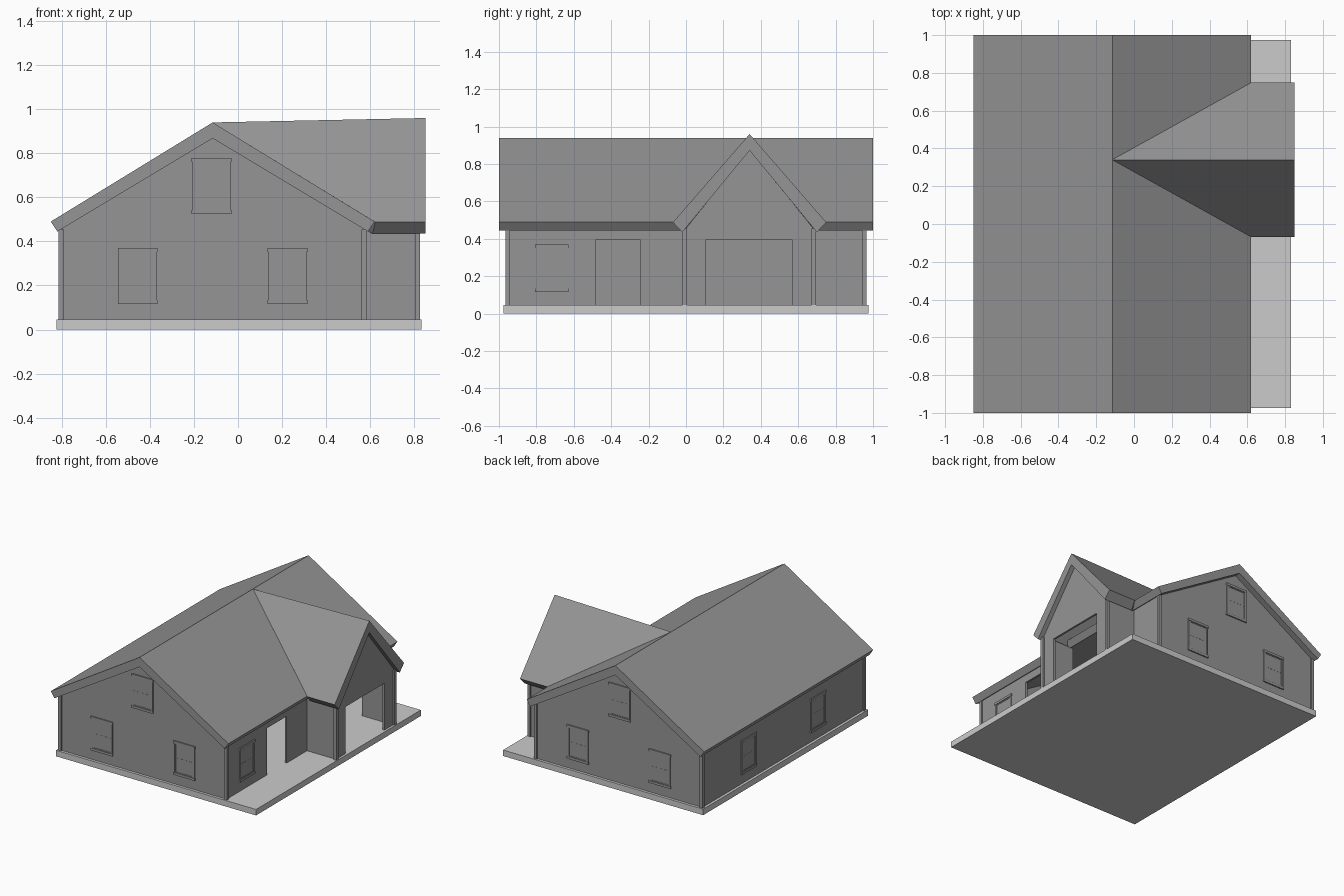
import bpy, bmesh
from mathutils import Vector

if "Cube" in bpy.data.objects:
    bpy.data.objects.remove(bpy.data.objects["Cube"])

RX, RZ = -0.115, 0.94      # main ridge
WY, WZ = 0.34, 0.96        # wing ridge
FLOOR = 0.045

# Darker grey for everything above the slab
dark = bpy.data.materials.new("dark_grey")
dark.diffuse_color = (.3, .3, .3, 1)
dark.use_nodes = True
dark.node_tree.nodes["Principled BSDF"].inputs["Base Color"].default_value = dark.diffuse_color


def finish(name, bm):
    bmesh.ops.recalc_face_normals(bm, faces=bm.faces)
    me = bpy.data.meshes.new(name)
    bm.to_mesh(me)
    bm.free()
    ob = bpy.data.objects.new(name, me)
    bpy.context.collection.objects.link(ob)
    if name != "slab":
        me.materials.append(dark)
    return ob


def place(axis, u, v, w):
    # u runs along the wall, v is up, w is the position along the axis
    return Vector((w, u, v)) if axis == 'x' else Vector((u, w, v))


def loft(name, front, back):
    # closed solid between two matching outlines
    bm = bmesh.new()
    a = [bm.verts.new(p) for p in front]
    b = [bm.verts.new(p) for p in back]
    n = len(a)
    caps = [bm.faces.new(a), bm.faces.new(b)]
    for i in range(n):
        j = (i + 1) % n
        bm.faces.new((a[i], a[j], b[j], b[i]))
    bm.normal_update()
    bmesh.ops.triangulate(bm, faces=caps)
    return finish(name, bm)


def plate(name, pts, axis, w0, w1):
    return loft(name, [place(axis, u, v, w0) for u, v in pts],
                [place(axis, u, v, w1) for u, v in pts])


def add_box(bm, lo, hi):
    vs = bmesh.ops.create_cube(bm, size=1)['verts']
    for v in vs:
        v.co = Vector([(a + b) / 2 + c * (b - a) for a, b, c in zip(lo, hi, v.co)])


def box(name, lo, hi):
    bm = bmesh.new()
    add_box(bm, lo, hi)
    return finish(name, bm)


def window(name, axis, wall, out, u, v):
    # casing with full-width head and sill, inner sash, meeting rail and pane
    bm = bmesh.new()

    def part(u0, u1, v0, v1, d):
        p = place(axis, u + u0, v + v0, wall - out * 0.005)
        q = place(axis, u + u1, v + v1, wall + out * d)
        add_box(bm, [min(s) for s in zip(p, q)], [max(s) for s in zip(p, q)])

    for s in (-1, 1):
        part(*sorted((s * .087, s * .076)), -.109, .109, .007)
        part(-.09, .09, *sorted((s * .127, s * .109)), .009)
        part(*sorted((s * .076, s * .070)), -.109, .109, .005)
        part(-.070, .070, *sorted((s * .109, s * .103)), .005)
    part(-.070, .070, -.002, .002, .003)
    part(-.070, .070, -.103, .103, .002)
    finish(name, bm)


def opening_wall(a, b, top, d0, d1, dz, peak=()):
    # wall outline with a doorway notched from the floor
    return [(a, FLOOR), (d0, FLOOR), (d0, dz), (d1, dz), (d1, FLOOR),
            (b, FLOOR), (b, top), *peak, (a, top)]


# Ground slab
box("slab", (-.825, -.975, 0), (.832, .975, FLOOR))

# Main roof: chevron section along y
plate("main_roof", [(RX - .735, .49), (RX, RZ), (RX + .735, .49),
                    (RX + .705, .445), (RX, .868), (RX - .705, .445)], 'y', -1, 1)

# Wing roof: chevron section mitred into the main roof slope
outer = [(WY - .41, .488), (WY, WZ), (WY + .41, .488)]
inner = [(WY + .36, .435), (WY, .872), (WY - .36, .435)]
front = [(.85, y, z) for y, z in outer + inner]
back = [(RX + (RZ - min(z, RZ)) / .612, y, min(z, RZ)) for y, z in outer]
back += [(RX + max(0, .87 - z) / .6, y, min(z, .87)) for y, z in inner]
loft("wing_roof", front, back)

# Gable end walls
gable = [(-.805, FLOOR), (.575, FLOOR), (.575, .46), (RX, .876), (-.805, .46)]
for s, n in ((-1, "front"), (1, "back")):
    plate(n + "_gable_wall", gable, 'y', s * .955, s * .94)

# Long side walls
plate("left_wall", [(-.955, FLOOR), (.955, FLOOR), (.955, .46), (-.955, .46)],
      'x', -.805, -.79)
plate("entry_wall", opening_wall(-.955, 0, .46, -.48, -.245, .395), 'x', .56, .575)
plate("rear_right_wall", [(.68, FLOOR), (.955, FLOOR), (.955, .46), (.68, .46)],
      'x', .56, .575)

# Wing walls with the wide garage opening
plate("garage_wall", opening_wall(-.005, .685, .45, .108, .568, .395, [(WY, .877)]),
      'x', .80, .815)
for y, n in ((-.005, "near"), (.67, "far")):
    box("wing_wall_" + n, (.56, y, FLOOR), (.815, y + .015, .455))

# Corner posts
posts = [(x, y) for x in (-.802, .572) for y in (-.954, .954)] + [(.815, -.006), (.815, .684)]
for i, (x, y) in enumerate(posts):
    box(f"corner_post_{i + 1}", (x - .012, y - .012, FLOOR), (x + .012, y + .012, .455))

# Windows
for s, n in ((-1, "front"), (1, "back")):
    for i, (u, v) in enumerate(((-.455, .243), (.225, .243), (-.12, .652))):
        window(f"{n}_window_{i + 1}", 'y', s * .955, s, u, v)
for i, y in enumerate((-.41, .41)):
    window(f"left_window_{i + 1}", 'x', -.805, -1, y, .243)
window("entry_window", 'x', .575, 1, -.717, .243)
